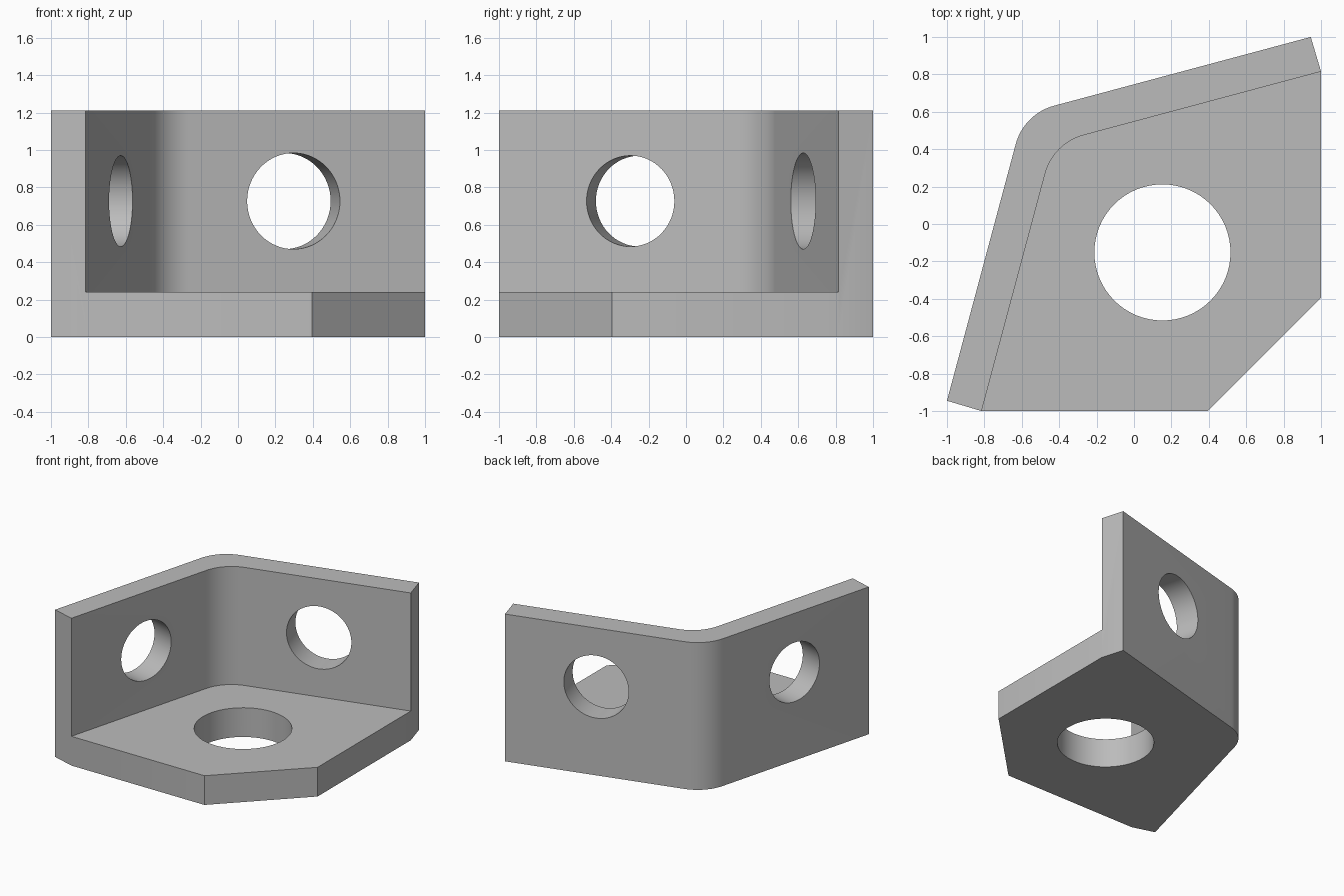
import bpy, bmesh, math
from mathutils import Vector, Matrix

if "Cube" in bpy.data.objects:
    bpy.data.objects.remove(bpy.data.objects["Cube"])

HEIGHT, FLOOR, THICK, BEND = 1.21, 0.24, 0.193, 0.29
HOLE_Z = 0.727
ALONG = Vector((math.cos(math.radians(15)), math.sin(math.radians(15))))
OUT = Vector((-ALONG.y, ALONG.x))

grey = bpy.data.materials.new("plain grey")
grey.use_nodes = True
grey.diffuse_color = (0.5, 0.5, 0.5, 1)
grey.node_tree.nodes["Principled BSDF"].inputs["Base Color"].default_value = (0.5, 0.5, 0.5, 1)


def mirror(p):
    """Reflect across the diagonal symmetry plane y = -x."""
    return Vector((-p[1], -p[0]))


def bend(corner, radius, steps=16):
    """Rounded 120 degree corner, from the left wall to the back wall."""
    centre = Vector((corner, -corner)) + Vector((1, -1)).normalized() * radius / math.sin(math.radians(60))
    angles = [math.radians(165 - 60 * i / steps) for i in range(steps + 1)]
    return [centre + radius * Vector((math.cos(a), math.sin(a))) for a in angles]


def add_object(name, bm):
    bmesh.ops.recalc_face_normals(bm, faces=bm.faces)
    mesh = bpy.data.meshes.new(name)
    bm.to_mesh(mesh)
    bm.free()
    mesh.materials.append(grey)
    obj = bpy.data.objects.new(name, mesh)
    bpy.context.collection.objects.link(obj)
    return obj


def prism(name, outline, z0, z1):
    bm = bmesh.new()
    face = bm.faces.new([bm.verts.new((p[0], p[1], z0)) for p in outline])
    top = bmesh.ops.extrude_face_region(bm, geom=[face])["geom"]
    bmesh.ops.translate(bm, vec=(0, 0, z1 - z0), verts=[v for v in top if isinstance(v, bmesh.types.BMVert)])
    return add_object(name, bm)


def drill(name, radius, depth, centre, axis):
    bm = bmesh.new()
    turn = Vector(axis).to_track_quat("Z", "Y").to_matrix().to_4x4()
    bmesh.ops.create_cone(bm, cap_ends=True, segments=64, radius1=radius, radius2=radius,
                          depth=depth, matrix=Matrix.Translation(centre) @ turn)
    return add_object(name, bm)


# Full footprint raised to wall height
outer_tip, inner_tip, chamfer = Vector((0.945, 1)), Vector((1, 0.815)), Vector((1, -0.395))
half = [outer_tip, inner_tip, chamfer]
bracket = prism("corner_bracket", bend(-0.589, BEND) + half + [mirror(p) for p in reversed(half)], 0, HEIGHT)

# Pocket that leaves the floor plate and the two walls
far = [inner_tip + ALONG * 0.5, Vector((2, -2))]
pocket = prism("pocket_cutter", bend(-0.4315, BEND) + far + [mirror(far[0])], FLOOR, HEIGHT + 0.5)

# Floor hole, back wall hole and left wall hole
back = Vector((0.297, 0.815 - 0.703 * math.tan(math.radians(15)))) + OUT * THICK / 2
side = mirror(back)
side_out = mirror(OUT)
cutters = [
    pocket,
    drill("floor_hole_cutter", 0.364, 0.4, (0.152, -0.152, 0.1), (0, 0, 1)),
    drill("back_hole_cutter", 0.257, 0.5, (back.x, back.y, HOLE_Z), (OUT.x, OUT.y, 0)),
    drill("side_hole_cutter", 0.243, 0.5, (side.x, side.y, HOLE_Z), (side_out.x, side_out.y, 0)),
]

bpy.ops.object.select_all(action="DESELECT")
bpy.context.view_layer.objects.active = bracket
bracket.select_set(True)
for cutter in cutters:
    cutter.hide_render = True
    mod = bracket.modifiers.new(cutter.name, "BOOLEAN")
    mod.operation, mod.solver, mod.object = "DIFFERENCE", "EXACT", cutter
    bpy.ops.object.modifier_apply(modifier=mod.name)
    bpy.data.objects.remove(cutter)

bpy.ops.object.shade_smooth_by_angle(angle=math.radians(30))
